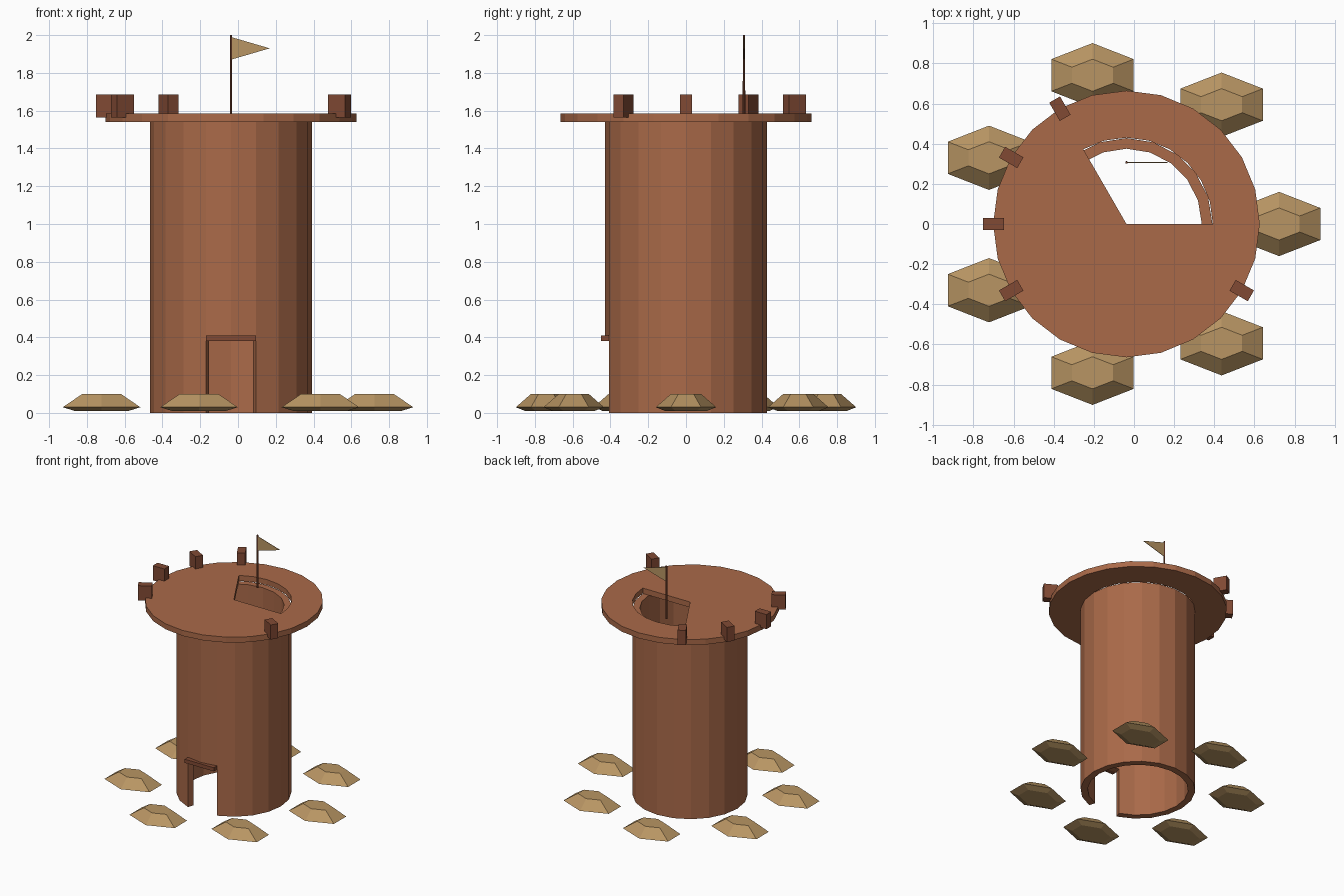
import bpy, bmesh
from math import sin, cos, radians, tau
from mathutils import Matrix, Vector

cube = bpy.data.objects.get("Cube")
if cube:
    bpy.data.objects.remove(cube)

CX = -0.0375  # tower axis


def material(name, rgb):
    m = bpy.data.materials.new(name)
    m.use_nodes = True
    m.diffuse_color = (*rgb, 1)
    bsdf = m.node_tree.nodes["Principled BSDF"]
    bsdf.inputs["Base Color"].default_value = (*rgb, 1)
    bsdf.inputs["Roughness"].default_value = 0.9
    return m


clay = material("clay brown", (0.40, 0.143, 0.066))
dark = material("dark brown", (0.22, 0.068, 0.034))
sand = material("sand tan", (0.48, 0.30, 0.125))


def finish(name, bm, mat):
    bmesh.ops.remove_doubles(bm, verts=bm.verts, dist=1e-5)
    bmesh.ops.dissolve_degenerate(bm, edges=bm.edges, dist=1e-5)
    bmesh.ops.recalc_face_normals(bm, faces=bm.faces)
    me = bpy.data.meshes.new(name)
    bm.to_mesh(me)
    bm.free()
    me.materials.append(mat)
    ob = bpy.data.objects.new(name, me)
    bpy.context.scene.collection.objects.link(ob)
    return ob


def round_solid(name, radii, heights, sides, keep, mat):
    """Solid of polar cells (ring, sector, level); only its outer skin is built."""
    bm = bmesh.new()

    def solid(i, j, k):
        inside = 0 <= i < len(radii) - 1 and 0 <= k < len(heights) - 1
        return inside and keep(i, j % sides, k)

    def corner(i, j, k):
        a = tau * (j % sides) / sides
        return bm.verts.new((CX + radii[i] * cos(a), radii[i] * sin(a), heights[k]))

    for i in range(len(radii) - 1):
        for j in range(sides):
            for k in range(len(heights) - 1):
                if not solid(i, j, k):
                    continue
                cell = (i, j, k)
                for axis in range(3):
                    for side in (0, 1):
                        near = list(cell)
                        near[axis] += 2 * side - 1
                        if solid(*near):
                            continue
                        if axis == 0 and radii[i + side] == 0:
                            continue
                        quad = []
                        for u, v in ((0, 0), (1, 0), (1, 1), (0, 1)):
                            p = list(cell)
                            p[axis] += side
                            p[(axis + 1) % 3] += u
                            p[(axis + 2) % 3] += v
                            quad.append(corner(*p))
                        bm.faces.new(quad)
    return finish(name, bm, mat)


def box(name, size, matrix, mat):
    bm = bmesh.new()
    bmesh.ops.create_cube(bm, size=1, matrix=matrix @ Matrix.Diagonal((*size, 1)))
    return finish(name, bm, mat)


# Hollow tower wall with a two-facet doorway at the front
round_solid("tower_wall", (0.375, 0.428), (0, 0.38, 1.54), 20,
            lambda i, j, k: k == 1 or j not in (14, 15), clay)

# Overhanging deck with a wedge-shaped opening over the shaft
round_solid("deck", (0, 0.43, 0.664), (1.54, 1.585), 24,
            lambda i, j, k: i == 1 or j >= 8, clay)

# Door lintel
box("door_lintel", (0.265, 0.045, 0.03),
    Matrix.Translation((CX, -0.427, 0.395)), dark)

# Blocks around the deck rim
for angle in (120, 150, 180, 210, 330):
    turn = Matrix.Rotation(radians(angle), 4, "Z")
    place = Matrix.Translation((CX, 0, 1.625)) @ turn @ Matrix.Translation((0.663, 0, 0))
    box("rim_block", (0.105, 0.062, 0.12), place, dark)

# Flag pole
bm = bmesh.new()
bmesh.ops.create_cone(bm, cap_ends=True, segments=6, radius1=0.007, radius2=0.006,
                      depth=0.435, matrix=Matrix.Translation((CX, 0.307, 1.7825)))
finish("flag_pole", bm, dark)

# Triangular flag
bm = bmesh.new()
tri = [bm.verts.new((x, 0.305, z)) for x, z in ((CX, 1.99), (CX, 1.87), (0.168, 1.93))]
face = bm.faces.new(tri)
out = bmesh.ops.extrude_face_region(bm, geom=[face])
new = [v for v in out["geom"] if isinstance(v, bmesh.types.BMVert)]
bmesh.ops.translate(bm, verts=new, vec=Vector((0, 0.004, 0)))
finish("flag", bm, sand)

# Flat six-sided stones in a ring around the tower
for n in range(7):
    a = tau * n / 7
    x, y = CX + 0.76 * cos(a), 0.76 * sin(a)
    bm = bmesh.new()
    rings = []
    for scale, z in ((0.69, 0.01), (1, 0.03), (0.5, 0.1)):
        rings.append([bm.verts.new((x + 0.237 * scale * sin(tau * s / 6),
                                    y + 0.16 * scale * cos(tau * s / 6), z))
                      for s in range(6)])
    for low, high in zip(rings, rings[1:]):
        for s in range(6):
            t = (s + 1) % 6
            bm.faces.new((low[s], low[t], high[t], high[s]))
    bm.faces.new(rings[0])
    bm.faces.new(rings[-1])
    finish("stone", bm, sand)
